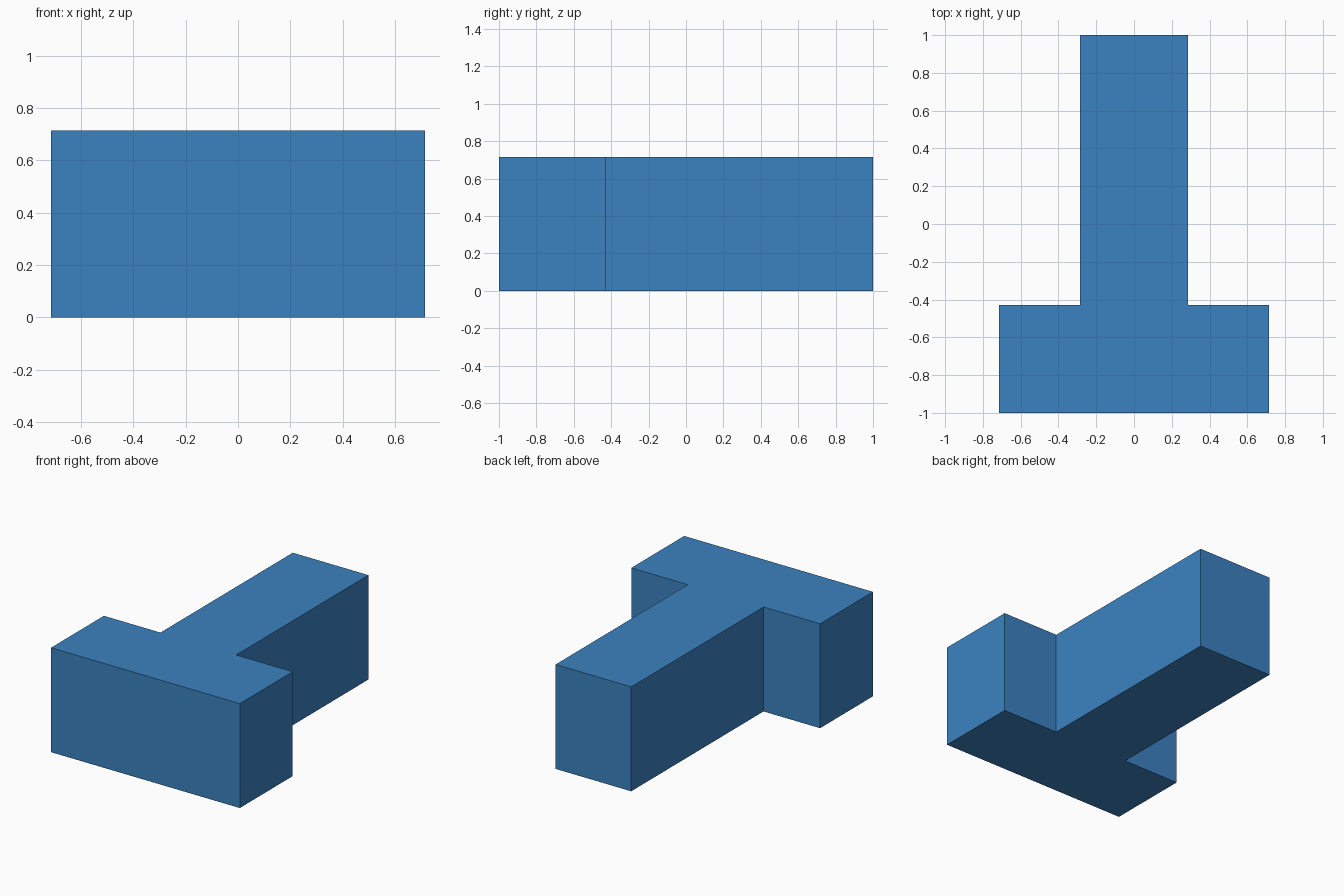
import bpy
import bmesh

cube = bpy.data.objects.get("Cube")
if cube:
    bpy.data.objects.remove(cube, do_unlink=True)

# Flat blue
blue = bpy.data.materials.new("blue")
blue.use_nodes = True
color = (0.044, 0.223, 0.527, 1.0)
blue.diffuse_color = color
blue.node_tree.nodes["Principled BSDF"].inputs["Base Color"].default_value = color

# T-shaped footprint: wide bar at the front, stem running back
BAR_X, STEM_X = 0.714, 0.286
FRONT, STEP, BACK = -1.0, -0.429, 1.0
HEIGHT = 0.714
right_half = [(BAR_X, FRONT), (BAR_X, STEP), (STEM_X, STEP), (STEM_X, BACK)]
outline = right_half + [(-x, y) for x, y in reversed(right_half)]

# Extrude the footprint upwards into a solid block
bm = bmesh.new()
base = bm.faces.new([bm.verts.new((x, y, 0)) for x, y in outline])
top = bmesh.ops.extrude_face_region(bm, geom=[base], use_keep_orig=True)["geom"]
bmesh.ops.translate(bm, vec=(0, 0, HEIGHT),
                    verts=[g for g in top if isinstance(g, bmesh.types.BMVert)])
bmesh.ops.recalc_face_normals(bm, faces=bm.faces[:])

mesh = bpy.data.meshes.new("t_block")
bm.to_mesh(mesh)
bm.free()
mesh.materials.append(blue)
block = bpy.data.objects.new("t_block", mesh)
bpy.context.collection.objects.link(block)
